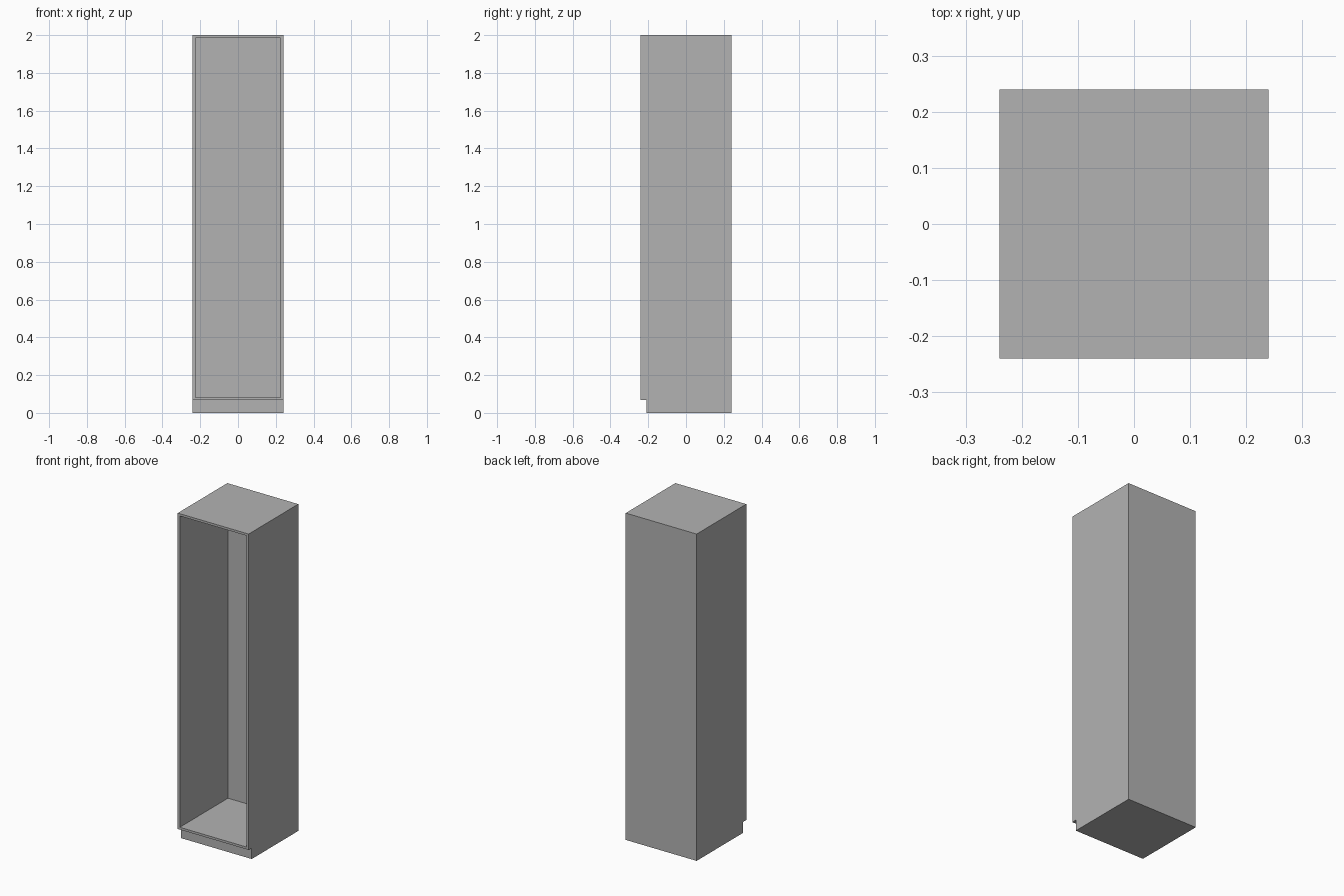
import bpy, bmesh

cube = bpy.data.objects.get("Cube")
if cube:
    bpy.data.objects.remove(cube, do_unlink=True)

HALF, HEIGHT = 0.24, 2.0
TOE_HEIGHT, TOE_DEPTH = 0.067, 0.03
BOARD = 0.014

# Plain grey board
grey = bpy.data.materials.new("plain grey")
colour = (0.45, 0.45, 0.45, 1)
grey.diffuse_color = colour
grey.use_nodes = True
bsdf = next(n for n in grey.node_tree.nodes if n.type == "BSDF_PRINCIPLED")
bsdf.inputs["Base Color"].default_value = colour

# Side profile with a toe recess, extruded across the width
toe_y = -HALF + TOE_DEPTH
profile = [(toe_y, 0), (HALF, 0), (HALF, HEIGHT),
           (-HALF, HEIGHT), (-HALF, TOE_HEIGHT), (toe_y, TOE_HEIGHT)]
bm = bmesh.new()
side = bm.faces.new([bm.verts.new((-HALF, y, z)) for y, z in profile])
extruded = bmesh.ops.extrude_face_region(bm, geom=[side])
moved = [v for v in extruded["geom"] if isinstance(v, bmesh.types.BMVert)]
bmesh.ops.translate(bm, verts=moved, vec=(2 * HALF, 0, 0))
bmesh.ops.recalc_face_normals(bm, faces=bm.faces)

# Open compartment: inset the front and push it in to the back panel
bm.normal_update()
front = min(bm.faces, key=lambda f: f.calc_center_median().y)
bmesh.ops.inset_region(bm, faces=[front], thickness=BOARD, use_even_offset=True)
pushed = bmesh.ops.extrude_discrete_faces(bm, faces=[front])["faces"][0]
rim = [e for e in bm.edges if e.is_boundary and e not in pushed.edges]
bmesh.ops.translate(bm, verts=pushed.verts, vec=(0, 2 * HALF - BOARD, 0))
loops = rim + list(pushed.edges)
if rim:
    bmesh.ops.bridge_loops(bm, edges=loops)
bmesh.ops.recalc_face_normals(bm, faces=bm.faces)

mesh = bpy.data.meshes.new("open_cabinet")
bm.to_mesh(mesh)
bm.free()
mesh.materials.append(grey)
cabinet = bpy.data.objects.new("open_cabinet", mesh)
bpy.context.collection.objects.link(cabinet)
